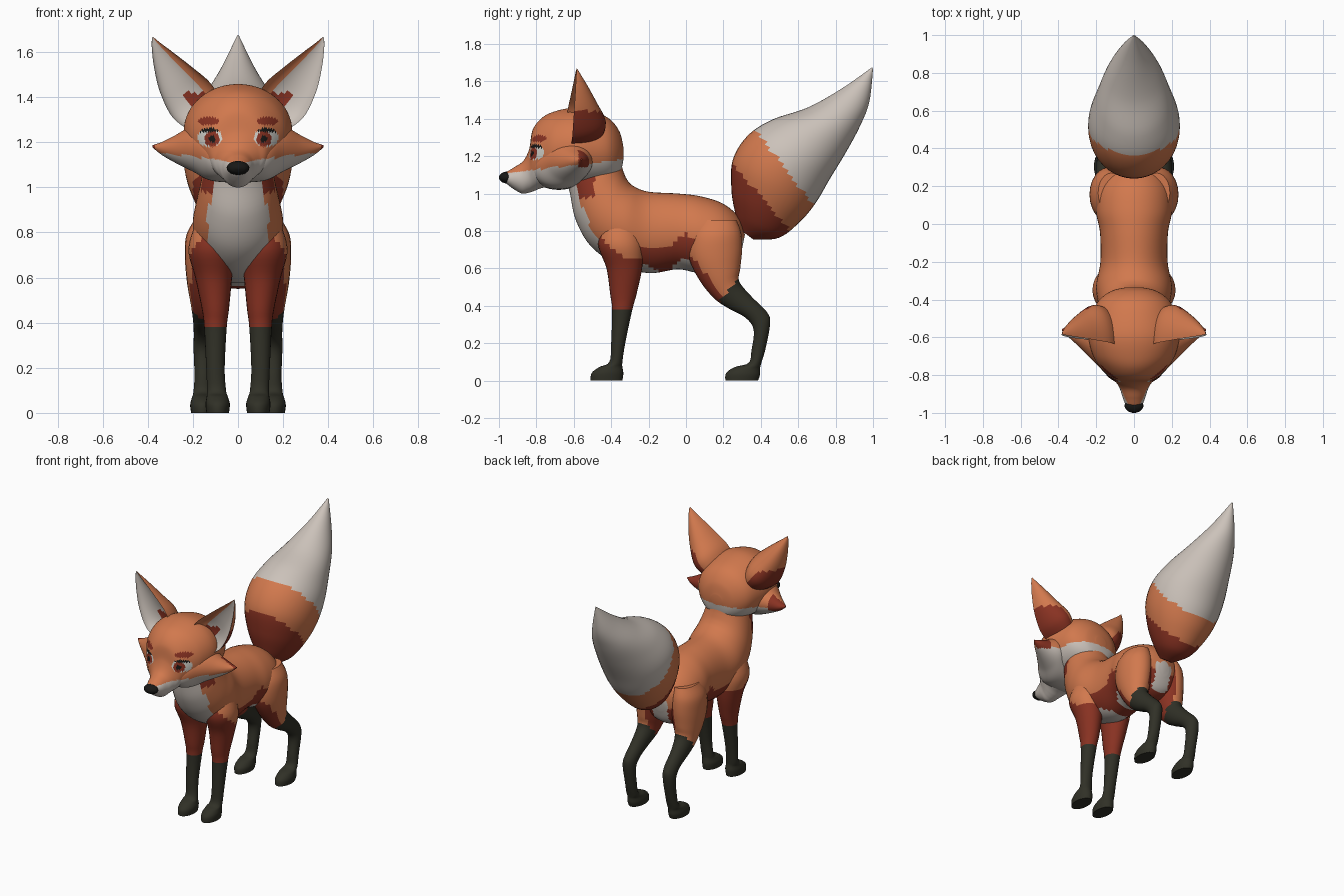
import bpy, bmesh, math
from mathutils import Vector

# Flat colours
COLOURS = [("orange fur", (0.64, 0.19, 0.075)), ("pale fur", (0.60, 0.54, 0.49)),
           ("russet fur", (0.25, 0.032, 0.016)), ("dark stocking", (0.030, 0.030, 0.020)),
           ("black", (0.009, 0.009, 0.008)), ("eye white", (0.65, 0.65, 0.60))]
MATS = []
for mat_name, rgb in COLOURS:
    m = bpy.data.materials.new(mat_name)
    m.diffuse_color = (*rgb, 1)
    MATS.append(m)
ORANGE, PALE, RUSSET, DARK, BLACK, WHITE = range(6)


def yz(x, y1, z1, y2, z2, r):
    """Ring spanning two points in a lengthwise plane, with half-width r."""
    return Vector((x, y1, z1)), Vector((x, y2, z2)), Vector((r, 0, 0))


def spline(p0, p1, p2, p3, t):
    return 0.5 * (2 * p1 + (p2 - p0) * t + (2 * p0 - 5 * p1 + 4 * p2 - p3) * t * t
                  + (3 * p1 - p0 - 3 * p2 + p3) * t ** 3)


def loft(name, rings, rule, mirror=1, n=32, k=5, dent=1.0):
    """Skin elliptical rings smoothly; rule(centre, normal, u) picks the colour."""
    bm = bmesh.new()
    rows = []
    last = len(rings) - 1
    for i in range(last):
        quad = [rings[max(0, min(last, i + d))] for d in (-1, 0, 1, 2)]
        for s in range(k + (i == last - 1)):
            p, q, b = (spline(*(r[e] for r in quad), s / k) for e in range(3))
            row = []
            for j in range(n):
                th = 2 * math.pi * j / n
                sn = math.sin(th)
                co = (p + q) / 2 + (q - p) / 2 * math.cos(th) + b * (sn if sn >= 0 else sn * dent)
                co.z = max(co.z, 0)
                row.append(bm.verts.new(co))
            rows.append(row)
    us = []
    for a, b in zip(rows, rows[1:]):
        for j in range(n):
            h = (j + 1) % n
            bm.faces.new((a[j], a[h], b[h], b[j]))
            us.append((j + 0.5) / n)
    for cap in (rows[0], rows[-1]):
        bm.faces.new(cap)
        us.append(0)
    bmesh.ops.recalc_face_normals(bm, faces=bm.faces)
    bm.normal_update()
    for f, u in zip(bm.faces, us):
        f.material_index = rule(f.calc_center_median(), f.normal, u)
    if mirror < 0:
        for v in bm.verts:
            v.co.x *= -1
        bmesh.ops.reverse_faces(bm, faces=bm.faces)
    me = bpy.data.meshes.new(name)
    bm.to_mesh(me)
    bm.free()
    for m in MATS:
        me.materials.append(m)
    ob = bpy.data.objects.new(name, me)
    bpy.context.collection.objects.link(ob)
    return ob


# Torso and neck: pale bib and belly, russet flank band
def torso_rule(c, n, u):
    if abs(c.x) < 0.135 and n.y + n.z < -0.8 and c.y < 0.1:
        return PALE
    if c.y > 0.24 and c.z < 0.76 and abs(c.x) < 0.06:
        return PALE
    if c.y < -0.49 and c.z > 0.98:
        return RUSSET
    band = 0.71 + 0.08 * max(0, 1 - abs(c.y) / 0.1)
    return RUSSET if c.z < band and c.y > -0.5 else ORANGE


loft("torso", [yz(0, *r) for r in (
    (.315, .78, .295, .68, .04), (.285, .87, .255, .59, .14), (.20, .945, .16, .55, .195),
    (.08, .985, .04, .58, .20), (-.04, 1.0, -.05, .595, .18), (-.20, 1.01, -.20, .575, .178),
    (-.28, 1.04, -.37, .62, .20), (-.315, 1.075, -.51, .72, .19), (-.335, 1.12, -.59, .86, .17),
    (-.35, 1.17, -.62, 1.0, .15), (-.38, 1.24, -.64, 1.08, .13), (-.45, 1.30, -.64, 1.16, .11))],
    torso_rule, n=48, k=6)


# Head with painted muzzle, eyes and brows
def head_rule(c, n, u):
    x = abs(c.x)
    if c.z < 1.11 + 0.12 * (c.y + 0.95):
        return PALE
    if c.y < -0.62:
        if ((x - .125) / .055) ** 2 + ((c.z - 1.222) / .042) ** 2 < 1:
            r = math.hypot(x - .115, c.z - 1.215)
            if c.z > 1.246 or r < 0.016:
                return BLACK
            return RUSSET if r < 0.033 else WHITE
        if ((x - .13) / .045) ** 2 + ((c.z - 1.293) / .018) ** 2 < 1:
            return RUSSET
    return ORANGE


loft("head", [yz(0, *r) for r in (
    (-.335, 1.25, -.335, 1.18, .04), (-.355, 1.33, -.355, 1.10, .12), (-.41, 1.40, -.41, 1.06, .19),
    (-.50, 1.44, -.50, 1.04, .225), (-.60, 1.458, -.60, 1.04, .24), (-.70, 1.44, -.70, 1.04, .215),
    (-.77, 1.405, -.77, 1.03, .17), (-.82, 1.34, -.81, 1.015, .13), (-.838, 1.24, -.84, 1.005, .095),
    (-.87, 1.175, -.875, 1.0, .075), (-.92, 1.14, -.915, 1.02, .06), (-.96, 1.115, -.95, 1.045, .045),
    (-.975, 1.10, -.965, 1.06, .03))], head_rule, n=96, k=10)

# Nose
loft("nose", [yz(0, y, 1.086 + h, y, 1.086 - h, r) for y, h, r in (
    (-.925, .012, .02), (-.94, .026, .042), (-.965, .031, .05), (-.988, .022, .036), (-1.0, .006, .01))],
    lambda c, n, u: BLACK)


# Cheek ruffs: x, centre y, top z, bottom z, half-depth
def cheek_rule(c, n, u):
    if c.x > 0.27 and c.y > -0.575 and c.z > 1.14:
        return RUSSET
    return head_rule(c, n, u)


CHEEK = [(Vector((x, y, zt)), Vector((x, y, zb)), Vector((0, d, 0))) for x, y, zt, zb, d in (
    (0, -.68, 1.24, 1.02, .16), (.12, -.67, 1.25, 1.03, .145), (.20, -.62, 1.27, 1.07, .12),
    (.28, -.59, 1.23, 1.11, .07), (.34, -.57, 1.20, 1.145, .035), (.38, -.56, 1.187, 1.178, .005))]


# Ears: inner x,z then outer x,z then depth; the front is hollow
def ear_rule(c, n, u):
    side = math.cos(2 * math.pi * u)
    if u > 0.5:
        if side < -0.6:
            return ORANGE
        return RUSSET if c.z < 1.42 and side < 0.2 else PALE
    return RUSSET if u < 0.25 and c.z < 1.44 else ORANGE


EAR = [(Vector((xi, -.645 + .06 * t, zi)), Vector((xo, -.615 + .03 * t, zo)), Vector((0, d, 0)))
       for t, xi, zi, xo, zo, d in (
    (0, .07, 1.37, .21, 1.25, .18), (.25, .12, 1.46, .29, 1.31, .19), (.5, .20, 1.53, .345, 1.42, .135),
    (.75, .29, 1.60, .372, 1.53, .075), (.9, .35, 1.645, .382, 1.615, .03), (1, .377, 1.668, .382, 1.662, .005))]


# Front legs: front y, back y, z, centre x, half-width
def front_leg_rule(c, n, u):
    if c.z < 0.38:
        return DARK
    return ORANGE if c.x > 0.1 and c.z > 0.64 + 3.2 * (c.y + 0.25) ** 2 else RUSSET


FRONT = [yz(x, y1, z, y2, z, r) for y1, y2, z, x, r in (
    (-.44, -.26, .86, .10, .08), (-.47, -.23, .73, .115, .105), (-.425, -.235, .60, .108, .082),
    (-.405, -.265, .46, .10, .060), (-.395, -.287, .38, .10, .050), (-.40, -.325, .20, .10, .041),
    (-.41, -.34, .10, .095, .042), (-.465, -.34, .072, .092, .047), (-.505, -.335, .04, .09, .054),
    (-.51, -.34, 0, .09, .05))]


# Hind legs: front point, back point, centre x, half-width
def hind_leg_rule(c, n, u):
    edge = 0.41 + 1.25 * (c.y - 0.17)
    if c.z < min(edge, 0.56):
        return DARK
    return RUSSET if c.x < 0.11 or c.z < 0.64 - 1.3 * (c.y - 0.05) else ORANGE


HIND = [yz(x, y1, z1, y2, z2, r) for y1, z1, y2, z2, x, r in (
    (.06, .86, .27, .86, .12, .07), (.02, .78, .295, .79, .13, .10), (.015, .66, .30, .70, .135, .10),
    (.07, .54, .29, .60, .14, .085), (.15, .44, .285, .53, .145, .065), (.23, .385, .35, .45, .15, .05),
    (.32, .335, .43, .37, .152, .044), (.362, .27, .45, .31, .155, .042), (.35, .16, .425, .17, .155, .038),
    (.335, .095, .40, .085, .157, .041), (.26, .072, .395, .06, .158, .047),
    (.215, .04, .395, .03, .158, .054), (.21, 0, .385, 0, .158, .05))]

for sign, side in ((1, "right"), (-1, "left")):
    loft("cheek_" + side, CHEEK, cheek_rule, sign, n=40, k=8)
    loft("ear_" + side, EAR, ear_rule, sign, n=40, dent=-0.4)
    loft("front_leg_" + side, FRONT, front_leg_rule, sign, n=24)
    loft("hind_leg_" + side, HIND, hind_leg_rule, sign, n=24)


# Bushy tail: russet root, orange middle, pale tip
def tail_rule(c, n, u):
    if 0.41 * (c.y - 0.37) + 0.32 * (c.z - 1.34) > 0:
        return PALE
    return RUSSET if 0.35 * (c.y - 0.25) + 0.3 * (c.z - 1.16) < 0 else ORANGE


loft("tail", [yz(0, *r) for r in (
    (.285, .81, .36, .755, .04), (.262, .90, .50, .765, .12), (.243, 1.02, .62, .86, .19),
    (.25, 1.18, .70, .96, .235), (.33, 1.31, .77, 1.08, .24), (.46, 1.395, .855, 1.22, .20),
    (.65, 1.46, .93, 1.36, .145), (.83, 1.56, .98, 1.49, .075), (.995, 1.675, 1.0, 1.665, .005))],
    tail_rule, n=40, k=7)

# Smooth shading with creases kept
for ob in bpy.context.collection.objects:
    ob.select_set(True)
    bpy.context.view_layer.objects.active = ob
bpy.ops.object.shade_smooth_by_angle(angle=math.radians(40))
